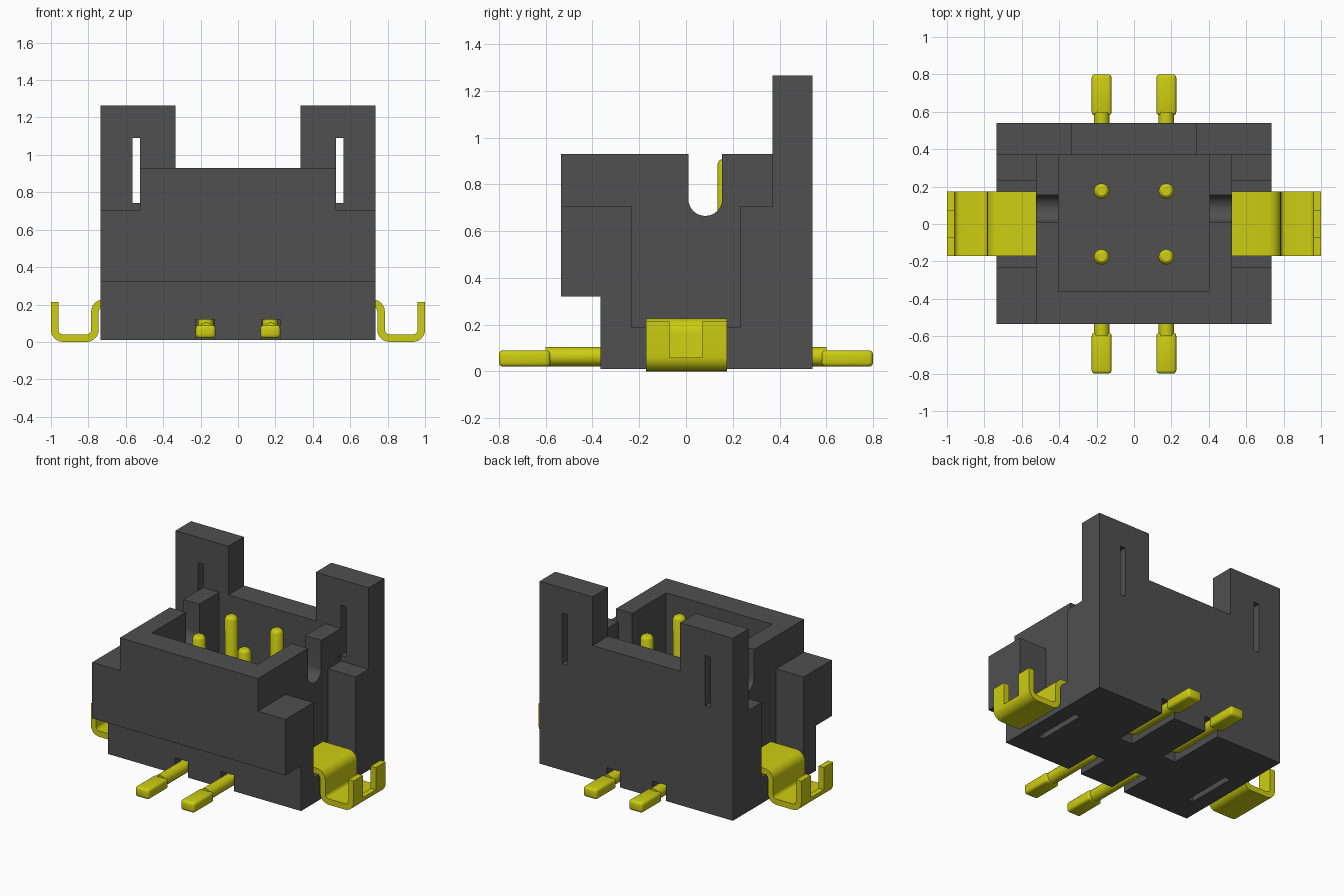
import bpy, bmesh, math
from mathutils import Vector

cube = bpy.data.objects.get("Cube")
if cube:
    bpy.data.objects.remove(cube, do_unlink=True)


def material(name, rgb, rough):
    m = bpy.data.materials.new(name)
    m.use_nodes = True
    m.diffuse_color = (*rgb, 1)
    bsdf = m.node_tree.nodes["Principled BSDF"]
    bsdf.inputs["Base Color"].default_value = (*rgb, 1)
    bsdf.inputs["Roughness"].default_value = rough
    return m


GREY = material("dark grey plastic", (0.08, 0.08, 0.08), 0.6)
GOLD = material("yellow metal", (0.61, 0.61, 0.006), 0.5)


def activate(ob):
    bpy.ops.object.select_all(action='DESELECT')
    ob.select_set(True)
    bpy.context.view_layer.objects.active = ob


def smooth(ob):
    activate(ob)
    bpy.ops.object.shade_smooth_by_angle(angle=math.radians(35))


def finish(name, bm, mat):
    bmesh.ops.recalc_face_normals(bm, faces=bm.faces)
    me = bpy.data.meshes.new(name)
    bm.to_mesh(me)
    bm.free()
    ob = bpy.data.objects.new(name, me)
    bpy.context.collection.objects.link(ob)
    me.materials.append(mat)
    return ob


def prism(name, pts, axis, a, b, mat):
    """Extrude a profile along x (points are y, z) or along y (points are x, z)."""
    bm = bmesh.new()
    if axis == 'x':
        vs = [bm.verts.new((a, p, q)) for p, q in pts]
        shift = (b - a, 0, 0)
    else:
        vs = [bm.verts.new((p, a, q)) for p, q in pts]
        shift = (0, b - a, 0)
    face = bm.faces.new(vs)
    ext = bmesh.ops.extrude_face_region(bm, geom=[face], use_keep_orig=True)
    moved = [v for v in ext["geom"] if isinstance(v, bmesh.types.BMVert)]
    bmesh.ops.translate(bm, verts=moved, vec=shift)
    return finish(name, bm, mat)


def box(name, x0, x1, y0, y1, z0, z1, mat):
    return prism(name, [(y0, z0), (y1, z0), (y1, z1), (y0, z1)], 'x',
                 min(x0, x1), max(x0, x1), mat)


def cut(ob, cutter):
    cutter.hide_render = True
    activate(ob)
    mod = ob.modifiers.new("cut", 'BOOLEAN')
    mod.operation, mod.solver, mod.object = 'DIFFERENCE', 'EXACT', cutter
    bpy.ops.object.modifier_apply(modifier=mod.name)
    bpy.data.objects.remove(cutter, do_unlink=True)


def rounded(path, r, steps=6):
    """Replace the inner corners of a polyline with arcs of radius r."""
    path = [Vector(p) for p in path]
    out = [path[0]]
    for p, c, n in zip(path, path[1:], path[2:]):
        u, v = (p - c).normalized(), (n - c).normalized()
        centre = c + (u + v) * r
        for i in range(steps + 1):
            t = i / steps * math.pi / 2
            out.append(centre - v * r * math.cos(t) - u * r * math.sin(t))
    return out + [path[-1]]


# Housing: side profile across the full width
housing = prism("housing", [(-0.365, 0.01), (0.54, 0.01), (0.54, 1.265), (0.37, 1.265),
                            (0.37, 0.93), (-0.535, 0.93), (-0.535, 0.32), (-0.365, 0.32)],
                'x', -0.735, 0.735, GREY)

# Gap between the rear towers, and the pin cavity
cut(housing, box("cutter", -0.333, 0.333, 0.37, 0.7, 0.93, 1.5, GREY))
cut(housing, box("cutter", -0.403, 0.403, -0.36, 0.37, 0.30, 1.1, GREY))

# Rounded notch through both side walls
notch = [(0.155, 1.1), (0.01, 1.1)]
for i in range(17):
    t = math.pi + math.pi * i / 16
    notch.append((0.0825 + 0.0725 * math.cos(t), 0.7375 + 0.0725 * math.sin(t)))
cut(housing, prism("cutter", notch, 'x', -0.8, 0.8, GREY))

# Shoulders, side recesses, tower slots and underside slots
for s in (-1, 1):
    cut(housing, box("cutter", s * 0.525, s * 0.9, -0.7, 0.37, 0.705, 1.1, GREY))
    cut(housing, box("cutter", s * 0.525, s * 0.9, -0.23, 0.23, 0.187, 1.1, GREY))
    cut(housing, box("cutter", s * 0.523, s * 0.565, 0.3, 0.7, 0.743, 1.09, GREY))
    cut(housing, box("cutter", s * 0.59, s * 0.63, -0.18, 0.18, -0.1, 0.10, GREY))

# Grooves for the pin tails
for sx in (-1, 1):
    for sy in (-1, 1):
        ya, yb = sorted((sy * 0.13, sy * 0.7))
        cut(housing, box("cutter", sx * 0.125, sx * 0.225, ya, yb, -0.1, 0.12, GREY))
smooth(housing)


# Bent contact pins with flattened solder tails
def pin(label, x, sy):
    path = rounded([(x, sy * 0.176, 0.885), (x, sy * 0.176, 0.063), (x, sy * 0.60, 0.063)], 0.05)
    tip = [((x, sy * 0.176, 0.908), 0.55), ((x, sy * 0.176, 0.902), 0.8)]
    pts = tip + [(tuple(p), 1.0) for p in path]
    cu = bpy.data.curves.new(label + "_pin", 'CURVE')
    cu.dimensions = '3D'
    cu.bevel_depth, cu.bevel_resolution, cu.use_fill_caps = 0.042, 4, True
    sp = cu.splines.new('POLY')
    sp.points.add(len(pts) - 1)
    for point, (co, rad) in zip(sp.points, pts):
        point.co, point.radius = (*co, 1), rad
    rod = bpy.data.objects.new(label + "_pin", cu)
    bpy.context.collection.objects.link(rod)
    cu.materials.append(GOLD)
    activate(rod)
    bpy.ops.object.convert(target='MESH')
    smooth(bpy.context.view_layer.objects.active)

    ya, yb = sorted((sy * 0.58, sy * 0.80))
    tail = box(label + "_pin_tail", x - 0.053, x + 0.053, ya, yb, 0.02, 0.09, GOLD)
    activate(tail)
    bev = tail.modifiers.new("bevel", 'BEVEL')
    bev.width, bev.segments = 0.018, 3
    bpy.ops.object.modifier_apply(modifier=bev.name)
    smooth(tail)


for sx, side in ((-1, "right"), (1, "left")):
    for sy, end in ((-1, "front"), (1, "rear")):
        pin(end + "_" + side, sx * 0.173, sy)

# Bent side mounting tabs: a strip of constant thickness with a forked end
for s, side in ((-1, "right"), (1, "left")):
    mid = rounded([(0.525, 0.207), (0.765, 0.207), (0.765, 0.02), (0.98, 0.02), (0.98, 0.213)], 0.045)
    upper, lower = [], []
    for i, p in enumerate(mid):
        d = (mid[min(i + 1, len(mid) - 1)] - mid[max(i - 1, 0)]).normalized()
        # square off the two ends and the straight runs
        n = Vector((-d.y, d.x)) * 0.02
        if i in (0, 1):
            n = Vector((0, 0.02))
        elif i >= len(mid) - 2:
            n = Vector((-0.02, 0))
        upper.append(p + n)
        lower.append(p - n)
    outline = [(s * p.x, p.y) for p in upper + lower[::-1]]
    tab = prism(side + "_mounting_tab", outline, 'y', -0.172, 0.175, GOLD)
    cut(tab, box("cutter", s * 0.94, s * 1.1, -0.07, 0.07, 0.06, 0.4, GOLD))
    smooth(tab)
